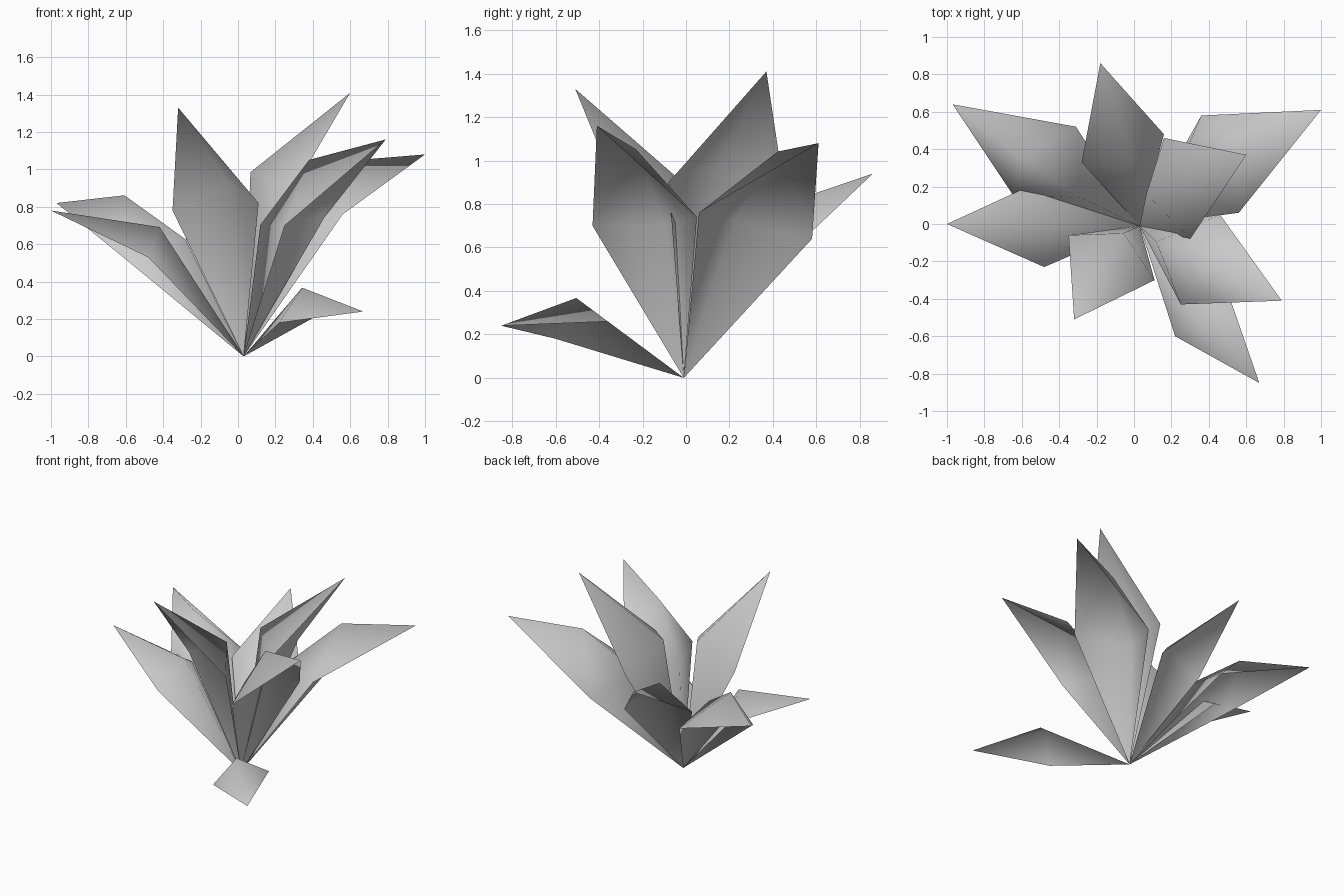
import bpy
import bmesh
from mathutils import Vector

cube = bpy.data.objects.get("Cube")
if cube:
    bpy.data.objects.remove(cube, do_unlink=True)

# One plain grey for the whole plant
grey = bpy.data.materials.new("leaf_grey")
grey.use_nodes = True
colour = (0.6, 0.6, 0.6, 1)
grey.diffuse_color = colour
shader = next(n for n in grey.node_tree.nodes if n.type == 'BSDF_PRINCIPLED')
shader.inputs["Base Color"].default_value = colour

# All leaves grow from one root point
ROOT = Vector((0.03, -0.01, 0))

# Midrib points: share of the leaf length along it, and rise above it
POINTED_RIB = [(0.60, 0.217)]
ARCHED_RIB = [(0.44, 0.225), (0.755, 0.205)]


def add_leaf(name, right, left, tip, rib):
    """Folded leaf: two side corners joined to a raised midrib."""
    right, left, tip = Vector(right), Vector(left), Vector(tip)
    stem = tip - ROOT
    up = stem.cross(left - right).normalized() * stem.length
    spine = [ROOT] + [ROOT + stem * along + up * rise for along, rise in rib] + [tip]

    bm = bmesh.new()
    right_v, left_v = bm.verts.new(right), bm.verts.new(left)
    spine_v = [bm.verts.new(p) for p in spine]
    for inner, outer in zip(spine_v, spine_v[1:]):
        bm.faces.new((inner, right_v, outer))
        bm.faces.new((inner, outer, left_v))
    for face in bm.faces:
        face.smooth = True

    mesh = bpy.data.meshes.new(name)
    bm.to_mesh(mesh)
    bm.free()
    mesh.materials.append(grey)
    leaf = bpy.data.objects.new(name, mesh)
    bpy.context.collection.objects.link(leaf)


# Leaves around the root: right corner, left corner, tip
add_leaf("low_front_leaf", (0.22, -0.6, 0.18), (0.5, -0.36, 0.26),
         (0.67, -0.85, 0.24), POINTED_RIB)
add_leaf("front_left_leaf", (0.25, -0.43, 0.7), (0.46, 0.05, 0.74),
         (0.79, -0.41, 1.16), ARCHED_RIB)
add_leaf("back_left_leaf", (0.56, 0.06, 0.76), (0.36, 0.58, 0.64),
         (1, 0.61, 1.08), ARCHED_RIB)
add_leaf("tall_back_leaf", (0.3, -0.08, 0.9), (0.16, 0.46, 0.81),
         (0.6, 0.37, 1.41), POINTED_RIB)
add_leaf("back_leaf", (0.16, 0.48, 0.58), (-0.28, 0.33, 0.62),
         (-0.18, 0.86, 0.94), POINTED_RIB)
add_leaf("back_right_leaf", (-0.31, 0.52, 0.58), (-0.65, 0.16, 0.56),
         (-0.97, 0.64, 0.82), ARCHED_RIB)
add_leaf("right_leaf", (-0.5, 0.23, 0.55), (-0.48, -0.23, 0.53),
         (-1, 0, 0.78), POINTED_RIB)
add_leaf("tall_front_leaf", (-0.35, -0.06, 0.78), (0.11, -0.3, 0.82),
         (-0.32, -0.51, 1.33), POINTED_RIB)
